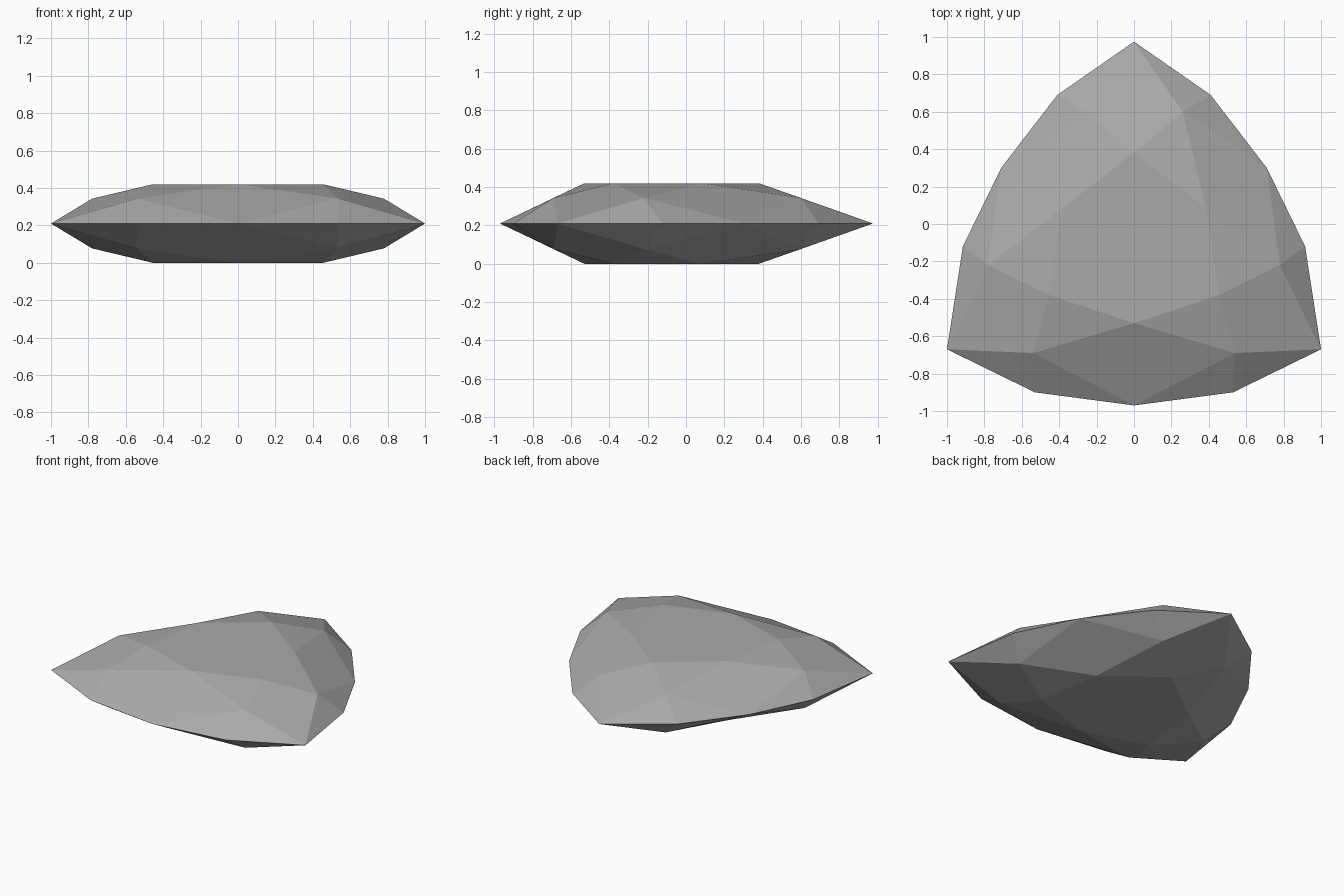
import bpy
import bmesh

cube = bpy.data.objects.get("Cube")
if cube:
    bpy.data.objects.remove(cube, do_unlink=True)

GIRDLE_Z = 0.21


def mirrored(half, on_axis):
    """Close a clockwise ring from its right half, starting at the back."""
    left = half[1:-1] if on_axis else half
    return half + [(-x, y) for x, y in reversed(left)]


# Rings: pointed girdle, facet break points, flat table
girdle = mirrored([(0, .975), (.41, .69), (.71, .3), (.915, -.12),
                   (1, -.67), (.53, -.9), (0, -.97)], True)
breaks = mirrored([(.26, .6), (.78, -.22), (.54, -.69)], False)
table = mirrored([(0, .38), (.385, .085), (.455, -.38), (0, -.53)], True)

bm = bmesh.new()


def ring(points, z):
    return [bm.verts.new((x, y, z)) for x, y in points]


# Crown above the girdle and a matching pavilion below
g = ring(girdle, GIRDLE_Z)
for side in (1, -1):
    m = ring(breaks, GIRDLE_Z + side * 0.133)
    t = ring(table, GIRDLE_Z + side * GIRDLE_Z)
    bm.faces.new(t)
    for k in range(6):
        n = (k + 1) % 6
        a, b, c = g[2 * k], g[2 * k + 1], g[2 * n]
        bm.faces.new((a, m[k], t[k], m[k - 1]))   # kite facet
        bm.faces.new((a, b, m[k]))                # girdle facets
        bm.faces.new((b, c, m[k]))
        bm.faces.new((t[k], t[n], m[k]))          # star facet
bmesh.ops.recalc_face_normals(bm, faces=bm.faces)

mesh = bpy.data.meshes.new("faceted_gem")
bm.to_mesh(mesh)
bm.free()

# Plain grey stone
stone = bpy.data.materials.new("grey_stone")
stone.use_nodes = True
grey = (0.4, 0.4, 0.4, 1)
stone.diffuse_color = grey
stone.node_tree.nodes["Principled BSDF"].inputs["Base Color"].default_value = grey
mesh.materials.append(stone)

gem = bpy.data.objects.new("faceted_gem", mesh)
bpy.context.collection.objects.link(gem)
